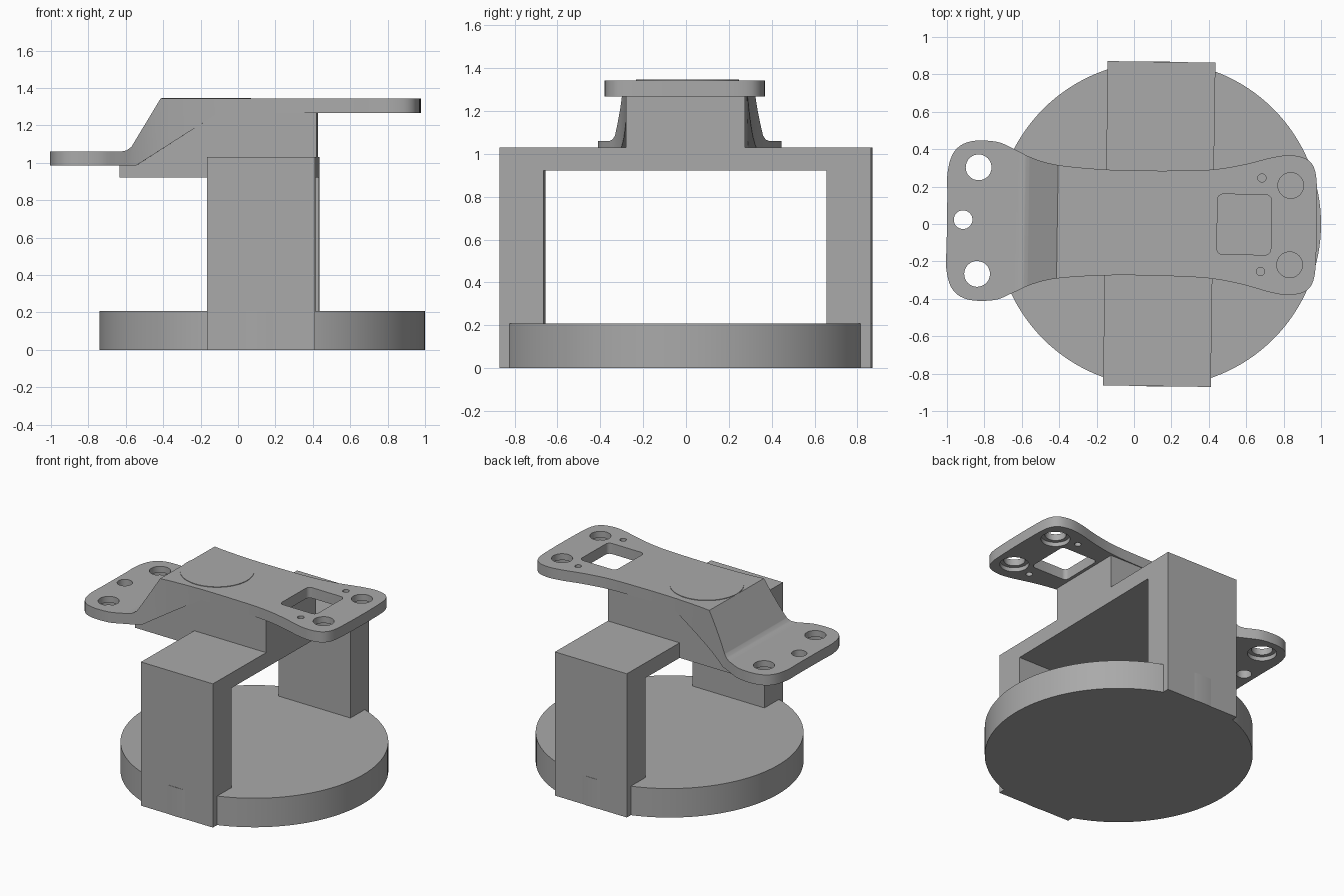
import bpy, bmesh, math
from mathutils import Matrix, Vector

cube = bpy.data.objects.get("Cube")
if cube:
    bpy.data.objects.remove(cube, do_unlink=True)

grey = bpy.data.materials.new("plain grey")
grey.use_nodes = True
colour = (0.4, 0.4, 0.4, 1)
grey.diffuse_color = colour
grey.node_tree.nodes["Principled BSDF"].inputs["Base Color"].default_value = colour

# The upper assembly is turned slightly about the disc centre
CENTRE = Vector((0.13, 0, 0))
TURN = Matrix.Translation(CENTRE) @ Matrix.Rotation(-0.0145, 4, "Z")


def prism(name, points, axis, low, high, turned=True):
    """Extrude a flat outline along y or z; x is measured in the model frame."""
    bm = bmesh.new()
    if axis == "z":
        verts = [bm.verts.new((a - CENTRE.x, b, low)) for a, b in points]
        move = (0, 0, high - low)
    elif axis == "y":
        verts = [bm.verts.new((a - CENTRE.x, low, b)) for a, b in points]
        move = (0, high - low, 0)
    else:
        verts = [bm.verts.new((low - CENTRE.x, a, b)) for a, b in points]
        move = (high - low, 0, 0)
    face = bm.faces.new(verts)
    out = bmesh.ops.extrude_face_region(bm, geom=[face])
    new = [g for g in out["geom"] if isinstance(g, bmesh.types.BMVert)]
    bmesh.ops.translate(bm, verts=new, vec=move)
    bmesh.ops.recalc_face_normals(bm, faces=bm.faces)
    mesh = bpy.data.meshes.new(name)
    bm.to_mesh(mesh)
    bm.free()
    mesh.materials.append(grey)
    ob = bpy.data.objects.new(name, mesh)
    bpy.context.collection.objects.link(ob)
    ob.matrix_world = TURN if turned else Matrix.Translation(CENTRE)
    return ob


def circle(x, y, r, n=32):
    return [(x + r * math.cos(math.tau * i / n), y + r * math.sin(math.tau * i / n))
            for i in range(n)]


def rounded_rect(x0, x1, y0, y1, r, n=6):
    pts = []
    corners = [(x1 - r, y1 - r), (x0 + r, y1 - r), (x0 + r, y0 + r), (x1 - r, y0 + r)]
    for k, (x, y) in enumerate(corners):
        for i in range(n + 1):
            a = (k + i / n) * math.pi / 2
            pts.append((x + r * math.cos(a), y + r * math.sin(a)))
    return pts


def smooth_path(points, steps=5):
    """Closed Catmull-Rom curve through the given points."""
    p = [Vector(q) for q in points]
    n, out = len(p), []
    for i in range(n):
        a, b, c, d = p[i - 1], p[i], p[(i + 1) % n], p[(i + 2) % n]
        for s in range(steps):
            t = s / steps
            out.append((2 * b + (c - a) * t + (2 * a - 5 * b + 4 * c - d) * t * t
                        + (3 * b - a - 3 * c + d) * t ** 3) / 2)
    return out


def combine(ob, other, operation):
    mod = ob.modifiers.new("cut", "BOOLEAN")
    mod.operation, mod.solver, mod.object = operation, "EXACT", other
    other.hide_render = True
    bpy.context.view_layer.update()
    select(ob)
    bpy.ops.object.modifier_apply(modifier=mod.name)
    bpy.data.objects.remove(other, do_unlink=True)


def select(ob):
    bpy.ops.object.select_all(action="DESELECT")
    ob.select_set(True)
    bpy.context.view_layer.objects.active = ob


def smooth(ob):
    select(ob)
    bpy.ops.object.shade_smooth_by_angle(angle=math.radians(30))


# Round base
smooth(prism("base_disc", circle(0.13, 0, 0.87, 128), "z", 0, 0.208, turned=False))

# Bridge: two legs and a cross beam in one profile
bridge = [(-0.867, 0), (-0.66, 0), (-0.66, 0.922), (0.66, 0.922), (0.66, 0),
          (0.867, 0), (0.867, 1.03), (-0.867, 1.03)]
prism("bridge", bridge, "x", -0.153, 0.423)

# Support block below the plate
block = [(-0.63, 0.922), (0.423, 0.922), (0.423, 1.28), (-0.1, 1.28),
         (-0.52, 1.01), (-0.63, 1.01)]
prism("support_block", block, "y", -0.275, 0.28)

# Stepped plate: side profile trimmed by a waisted outline
side = [(-1.05, 1.06), (-0.62, 1.06), (-0.59, 1.066), (-0.565, 1.085), (-0.41, 1.343),
        (1.05, 1.343), (1.05, 1.267), (-0.1, 1.267), (-0.54, 0.985), (-1.05, 0.985)]
plate = prism("stepped_plate", side, "y", -0.6, 0.6)
half = [(-1, 0.12), (-1, 0.26), (-0.965, 0.37), (-0.88, 0.423), (-0.74, 0.423),
        (-0.64, 0.382), (-0.54, 0.336), (-0.4, 0.302), (-0.13, 0.282), (0.15, 0.281),
        (0.4, 0.29), (0.58, 0.32), (0.74, 0.362), (0.84, 0.373), (0.925, 0.35),
        (0.967, 0.28), (0.977, 0.12)]
outline = smooth_path(half + [(x, -y) for x, y in reversed(half)])
combine(plate, prism("outline_cutter", [(x, y + 0.004) for x, y in outline], "z", 0.9, 1.5),
        "INTERSECT")

# Screw holes with wider recesses on the underside, for both ends
for s in (-1, 1):
    for x, y, under in ((-0.835, 0.285, 0.985), (0.835, 0.212, 1.267)):
        combine(plate, prism("hole", circle(x, s * y + 0.004, 0.069), "z", 0.8, 1.5), "DIFFERENCE")
        combine(plate, prism("recess", circle(x, s * y + 0.004, 0.095), "z",
                             under - 0.05, under + 0.03), "DIFFERENCE")
    combine(plate, prism("pin_hole", circle(0.68, s * 0.25 + 0.004, 0.022, 20), "z", 1.1, 1.5),
            "DIFFERENCE")
combine(plate, prism("end_hole", circle(-0.914, 0.008, 0.05), "z", 0.8, 1.2), "DIFFERENCE")
combine(plate, prism("window", rounded_rect(0.445, 0.733, -0.157, 0.165, 0.03), "z", 1.2, 1.5),
        "DIFFERENCE")
smooth(plate)

# Thin round pad on the plate
smooth(prism("round_pad", circle(-0.17, 0.002, 0.24, 64), "z", 1.34, 1.347))
